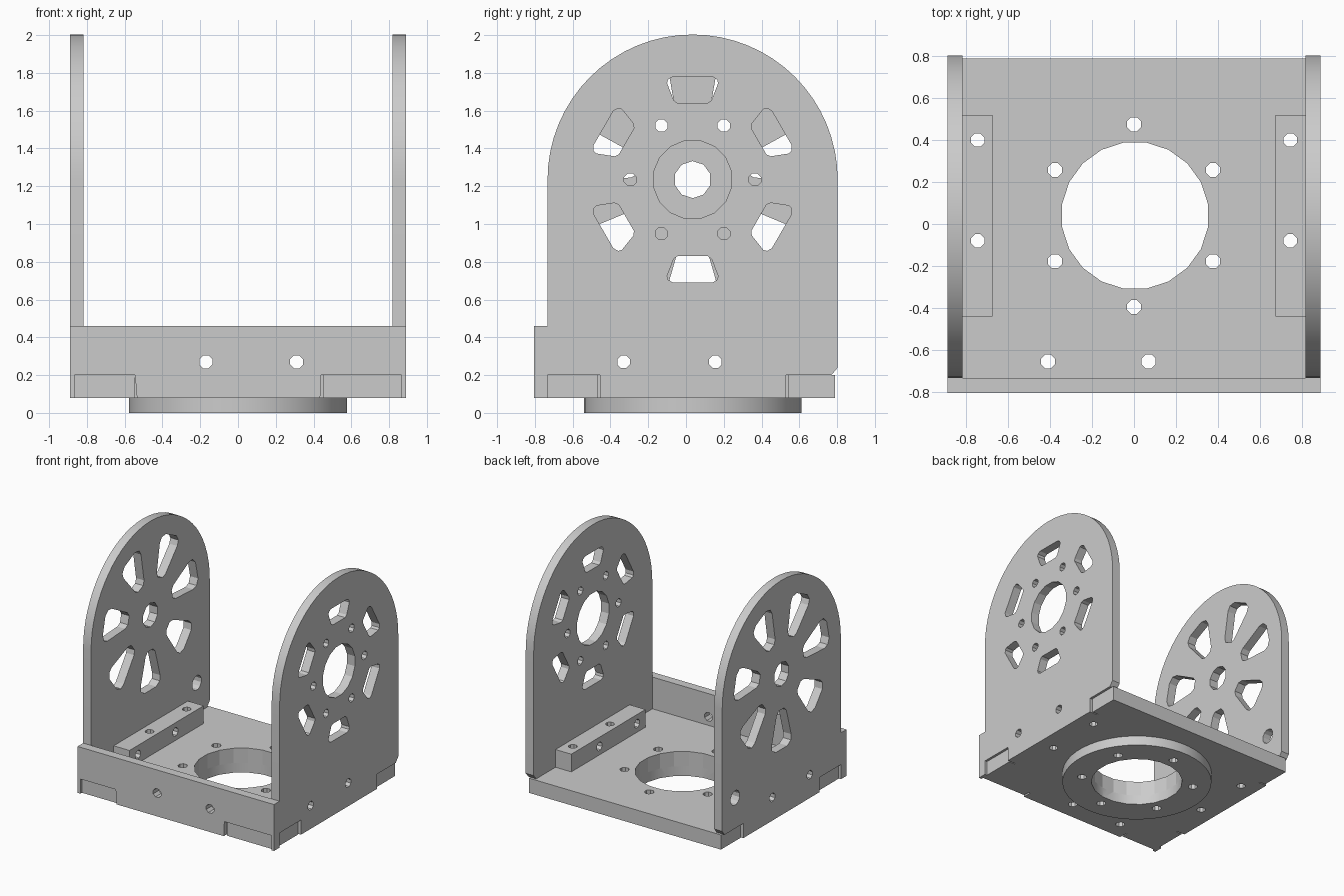
import bpy, bmesh
from math import sin, cos, pi, radians

cube = bpy.data.objects.get("Cube")
if cube:
    bpy.data.objects.remove(cube, do_unlink=True)

grey = bpy.data.materials.new("light grey")
grey.use_nodes = True
grey.diffuse_color = (0.6, 0.6, 0.6, 1)
bsdf = next(n for n in grey.node_tree.nodes if n.type == 'BSDF_PRINCIPLED')
bsdf.inputs["Base Color"].default_value = (0.6, 0.6, 0.6, 1)

# 2D profile coordinates placed along an extrusion axis
PLACE = {'x': lambda u, v, d: (d, u, v),
         'y': lambda u, v, d: (u, d, v),
         'z': lambda u, v, d: (u, v, d)}


def prisms(name, axis, profiles, lo, hi):
    """One object holding an extruded prism for each profile."""
    bm = bmesh.new()
    for pts in profiles:
        a = [bm.verts.new(PLACE[axis](u, v, lo)) for u, v in pts]
        b = [bm.verts.new(PLACE[axis](u, v, hi)) for u, v in pts]
        bm.faces.new(a)
        bm.faces.new(b)
        for i in range(len(pts)):
            j = (i + 1) % len(pts)
            bm.faces.new((a[i], a[j], b[j], b[i]))
    bmesh.ops.recalc_face_normals(bm, faces=bm.faces)
    me = bpy.data.meshes.new(name)
    bm.to_mesh(me)
    bm.free()
    me.materials.append(grey)
    ob = bpy.data.objects.new(name, me)
    bpy.context.collection.objects.link(ob)
    return ob


def cut(ob, axis, profiles, lo=-3, hi=3):
    """Cut prism-shaped openings and bake the result."""
    cutter = prisms("cutter", axis, profiles, lo, hi)
    cutter.hide_render = True
    mod = ob.modifiers.new("openings", 'BOOLEAN')
    mod.operation = 'DIFFERENCE'
    mod.solver = 'EXACT'
    mod.object = cutter
    bpy.context.view_layer.update()
    dg = bpy.context.evaluated_depsgraph_get()
    me = bpy.data.meshes.new_from_object(ob.evaluated_get(dg))
    ob.modifiers.clear()
    ob.data = me
    bpy.data.objects.remove(cutter, do_unlink=True)


def circle(u, v, r, n=8):
    return [(u + r * cos(2 * pi * (i + .5) / n), v + r * sin(2 * pi * (i + .5) / n))
            for i in range(n)]


def ring(u, v, radius, r, count, start):
    return [circle(u + radius * cos(start + 2 * pi * i / count),
                   v + radius * sin(start + 2 * pi * i / count), r) for i in range(count)]


def radial(half, count, start):
    """Repeat a symmetric (radius, half width) outline around the hub."""
    shape = half + [(r, -w) for r, w in reversed(half)]
    return [[(CY + r * cos(a) - w * sin(a), CZ + r * sin(a) + w * cos(a)) for r, w in shape]
            for a in (start + 2 * pi * i / count for i in range(count))]


CY, CZ, R = 0.035, 1.235, 0.768

# Arched side plates, each with a tab at the foot
outline = [(CY + R * cos(pi * i / 32), CZ + R * sin(pi * i / 32)) for i in range(33)]
outline += [(CY - R, .20), (-.455, .20), (-.455, .08), (.53, .08), (.53, .20),
            (.77, .20), (CY + R, .24)]
bolt_holes = [circle(-.33, .27, .036), circle(.155, .27, .036)]

left = prisms("left_side_plate", 'x', [outline], .818, .89)
cut(left, 'x', bolt_holes + [circle(CY, CZ, .21, 16)]
    + ring(CY, CZ, .33, .035, 6, 0)
    + radial([(.405, .08), (.42, .10), (.51, .135), (.53, .13), (.545, .105)], 6, radians(30)))

right = prisms("right_side_plate", 'x', [outline], -.89, -.818)
cut(right, 'x', bolt_holes + [circle(CY, CZ, .098, 10), circle(.635, .45, .06, 12)]
    + radial([(.29, .035), (.32, .062), (.54, .125), (.585, .12), (.615, .075)], 7, radians(270)))

# Front wall with its own tab
wall = prisms("front_wall", 'y', [[(-.89, .46), (-.89, .08), (-.865, .08), (-.865, .20),
                                   (-.545, .20), (-.535, .08), (.435, .08), (.44, .20),
                                   (.865, .20), (.865, .08), (.89, .08), (.89, .46)]],
              -.805, -.733)
cut(wall, 'y', [circle(-.17, .27, .037), circle(.31, .27, .037)])

# Base plate, notched where the tabs sit
side = [(.87, .79), (.87, .54), (.818, .54), (.818, -.465), (.87, -.465), (.87, -.785)]
front = [(.45, -.785), (.45, -.733), (-.545, -.733), (-.545, -.785)]
base = prisms("base_plate", 'z', [side + front + [(-x, y) for x, y in reversed(side)]], .08, .20)
flange_holes = [circle(.005, .04, .352, 20)] + ring(0, .04, .435, .036, 6, pi / 2)
rail_holes = [circle(s * .745, y, .034) for s in (-1, 1) for y in (.40, -.08)]
cut(base, 'z', flange_holes + rail_holes + [circle(-.41, -.655, .036), circle(.07, -.655, .036)])

# Round flange under the base
flange = prisms("round_flange", 'z', [circle(0, .035, .577, 48)], 0, .08)
cut(flange, 'z', flange_holes)

# Mounting rails inside the side plates
for name, s in (("left_rail", 1), ("right_rail", -1)):
    x0, x1 = sorted((s * .675, s * .818))
    rail = prisms(name, 'z', [[(x0, -.44), (x1, -.44), (x1, .52), (x0, .52)]], .20, .345)
    cut(rail, 'z', rail_holes)
    cut(rail, 'x', bolt_holes)

# Smooth the curved rims, keep edges sharp
for ob in (left, right, flange):
    bpy.ops.object.select_all(action='DESELECT')
    ob.select_set(True)
    bpy.context.view_layer.objects.active = ob
    bpy.ops.object.shade_smooth_by_angle(angle=radians(20))
